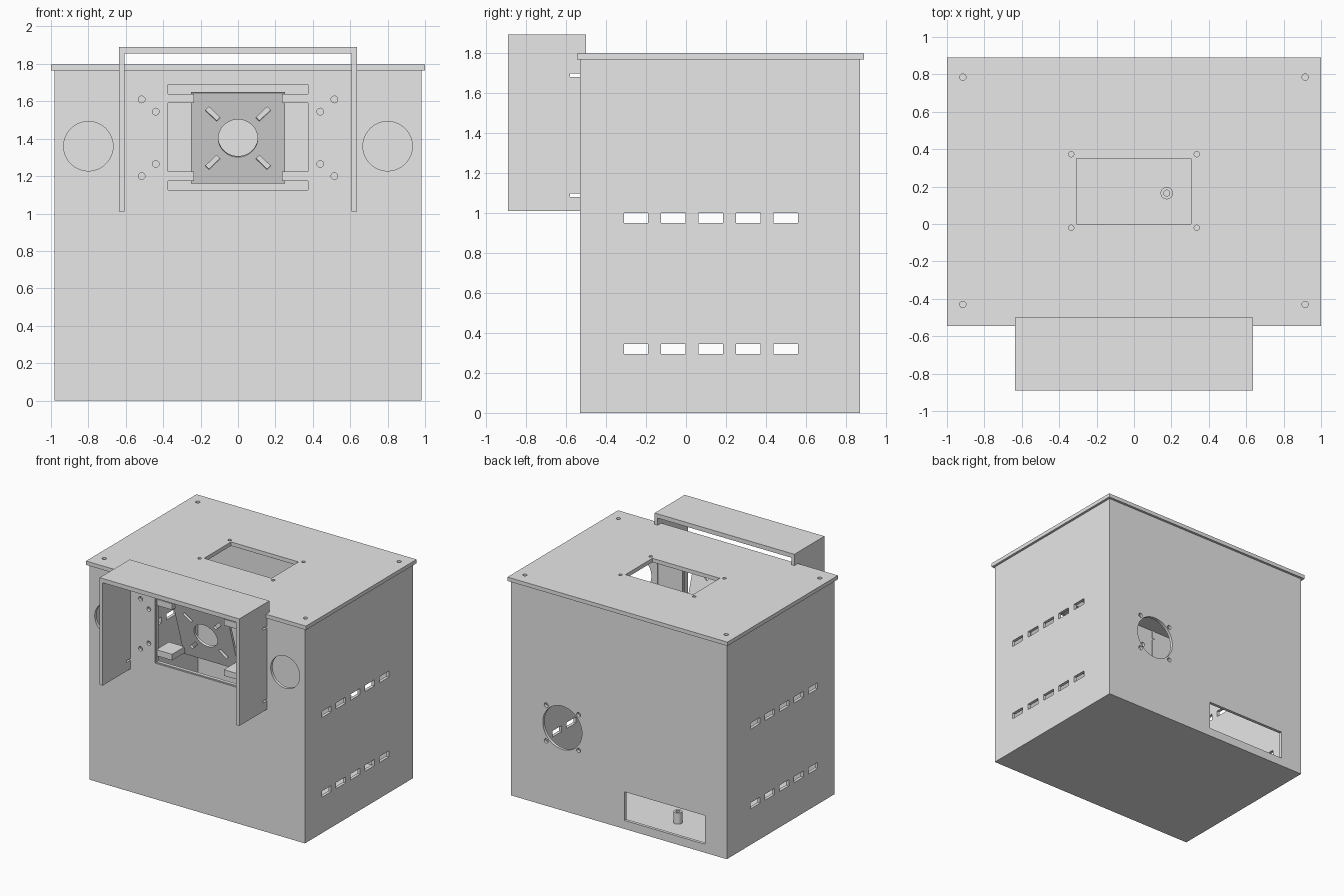
import bpy
import bmesh
from math import radians, pi
from mathutils import Matrix, Vector

if "Cube" in bpy.data.objects:
    bpy.data.objects.remove(bpy.data.objects["Cube"], do_unlink=True)

grey = bpy.data.materials.new("plain_grey")
grey.use_nodes = True
grey.diffuse_color = (0.8, 0.8, 0.8, 1)
grey.node_tree.nodes["Principled BSDF"].inputs["Base Color"].default_value = grey.diffuse_color


def box(bm, x0, x1, y0, y1, z0, z1, turn=None):
    size = Vector((x1 - x0, y1 - y0, z1 - z0))
    mid = Vector((x0 + x1, y0 + y1, z0 + z1)) / 2
    m = Matrix.Translation(mid) @ (turn or Matrix()) @ Matrix.Diagonal(size).to_4x4()
    bmesh.ops.create_cube(bm, size=1, matrix=m)


def rod(bm, centre, radius, length, axis="Z", sides=48):
    turn = Matrix.Rotation(pi / 2, 4, "X") if axis == "Y" else Matrix()
    bmesh.ops.create_cone(bm, cap_ends=True, segments=sides, radius1=radius, radius2=radius,
                          depth=length, matrix=Matrix.Translation(centre) @ turn)


def make(name, bm):
    mesh = bpy.data.meshes.new(name)
    bm.to_mesh(mesh)
    bm.free()
    mesh.materials.append(grey)
    ob = bpy.data.objects.new(name, mesh)
    bpy.context.collection.objects.link(ob)
    return ob


def select(ob):
    bpy.ops.object.select_all(action="DESELECT")
    ob.select_set(True)
    bpy.context.view_layer.objects.active = ob


def cut(ob, bm):
    cutter = make("cutter", bm)
    cutter.hide_render = True
    mod = ob.modifiers.new("cut", "BOOLEAN")
    mod.object, mod.operation, mod.solver = cutter, "DIFFERENCE", "EXACT"
    select(ob)
    bpy.ops.object.modifier_apply(modifier=mod.name)
    bpy.data.objects.remove(cutter, do_unlink=True)


def smooth(ob):
    select(ob)
    bpy.ops.object.shade_smooth_by_angle(angle=radians(30))


WALL = 0.025
FRONT, BACK = -0.53, 0.87
SIDES = (-1, 1)

# Hollow cabinet
bm = bmesh.new()
box(bm, -0.98, 0.98, FRONT, BACK, 0, 1.765)
cabinet = make("cabinet_body", bm)
bm = bmesh.new()
box(bm, -0.98 + WALL, 0.98 - WALL, FRONT + WALL, BACK - WALL, WALL, 1.9)
cut(cabinet, bm)

# Cabinet openings: front window, speaker holes, screw holes, vents, fan, rear panel
bm = bmesh.new()
box(bm, -0.383, 0.383, -0.6, -0.45, 1.117, 1.70)
for s in SIDES:
    rod(bm, (s * 0.8, FRONT, 1.36), 0.132, 0.15, "Y", 64)
    for x, z in ((0.515, 1.61), (0.44, 1.545), (0.44, 1.265), (0.515, 1.2)):
        rod(bm, (s * x, FRONT, z), 0.018, 0.15, "Y", 24)
    for z in (0.32, 0.975):
        for i in range(5):
            y = -0.25 + i * 0.187
            box(bm, s * 0.98 - 0.06, s * 0.98 + 0.06, y - 0.061, y + 0.061, z - 0.025, z + 0.025)
rod(bm, (0.515, BACK, 0.68), 0.178, 0.15, "Y", 64)
for sx in SIDES:
    for sz in SIDES:
        rod(bm, (0.515 + sx * 0.147, BACK, 0.68 + sz * 0.147), 0.018, 0.15, "Y", 24)
box(bm, -0.78, -0.05, 0.8, 0.95, 0.07, 0.305)
cut(cabinet, bm)
smooth(cabinet)

# Lid with window and screw holes
bm = bmesh.new()
box(bm, -1, 1, -0.545, 0.89, 1.765, 1.797)
lid = make("lid", bm)
bm = bmesh.new()
box(bm, -0.308, 0.305, 0, 0.35, 1.7, 1.9)
for s in SIDES:
    for y in (-0.43, 0.785):
        rod(bm, (s * 0.915, y, 1.78), 0.017, 0.2, sides=24)
    for y in (-0.02, 0.373):
        rod(bm, (s * 0.335, y, 1.78), 0.014, 0.2, sides=24)
cut(lid, bm)
smooth(lid)

# Hood: two side plates with mounting notches under a top plate
bm = bmesh.new()
box(bm, -0.635, 0.635, -0.89, -0.5, 1.01, 1.89)
hood = make("hood", bm)
bm = bmesh.new()
box(bm, -0.607, 0.607, -1, -0.4, 0.9, 1.855)
cut(hood, bm)
bm = bmesh.new()
for z in (1.088, 1.687):
    for s in SIDES:
        box(bm, s * 0.62 - 0.05, s * 0.62 + 0.05, -0.58, -0.4, z - 0.008, z + 0.008)
cut(hood, bm)

# Thin rim lining the front window
bm = bmesh.new()
for s in SIDES:
    box(bm, s * 0.379 - 0.005, s * 0.379 + 0.005, FRONT + 0.006, FRONT + 0.035, 1.117, 1.70)
    z = 1.4085 + s * 0.2875
    box(bm, -0.379, 0.379, FRONT + 0.006, FRONT + 0.035, z - 0.005, z + 0.005)
make("window_rim", bm)

# Tilted mounting plate with a lens hole and diagonal slots
bm = bmesh.new()
box(bm, -0.25, 0.25, -0.01, 0.01, -0.253, 0.253)
plate = make("mounting_plate", bm)
bm = bmesh.new()
rod(bm, (0, 0, 0), 0.105, 0.1, "Y", 64)
for sx in SIDES:
    for sz in SIDES:
        x, z = sx * 0.135, sz * 0.135
        turn = Matrix.Rotation(-sx * sz * pi / 4, 4, "Y")
        box(bm, x - 0.043, x + 0.043, -0.05, 0.05, z - 0.014, z + 0.014, turn)
cut(plate, bm)
smooth(plate)
plate.location = (0, -0.41, 1.405)
plate.rotation_euler.x = radians(17)

# Brackets joining the plate to the front wall
bm = bmesh.new()
for s in SIDES:
    x0, x1 = sorted((s * 0.235, s * 0.38))
    box(bm, x0, x1, -0.52, -0.45, 1.59, 1.64)
    box(bm, x0, x1, -0.52, -0.355, 1.175, 1.225)
make("plate_brackets", bm)

# Hollow standoffs on the cabinet floor
bm = bmesh.new()
for x in (-0.34, 0.175):
    for y in (0.165, 0.59):
        rod(bm, (x, y, WALL + 0.045), 0.033, 0.092, sides=32)
posts = make("floor_standoffs", bm)
bm = bmesh.new()
for x in (-0.34, 0.175):
    for y in (0.165, 0.59):
        rod(bm, (x, y, WALL + 0.09), 0.016, 0.14, sides=24)
cut(posts, bm)
smooth(posts)
